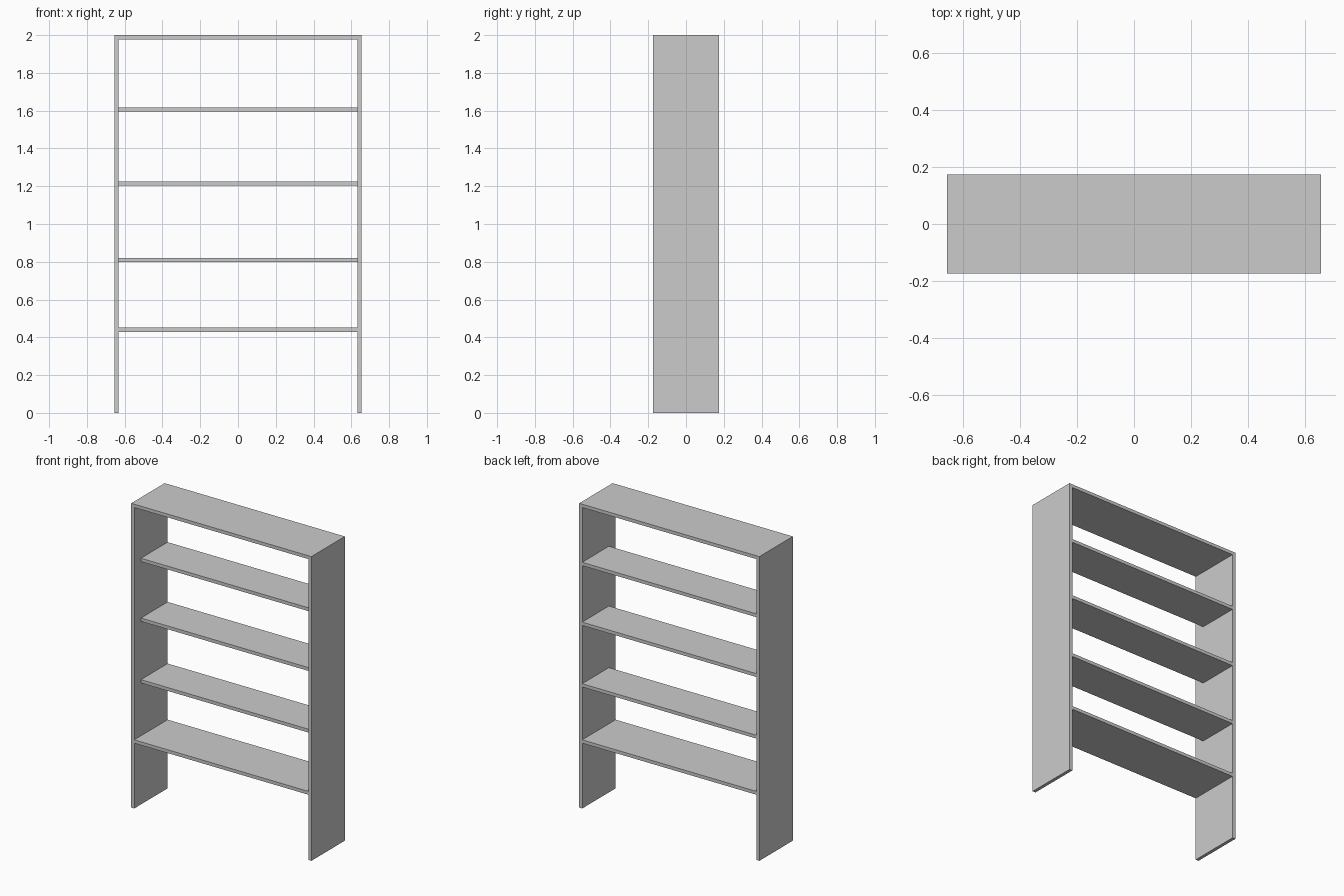
import bpy, bmesh

if "Cube" in bpy.data.objects:
    bpy.data.objects.remove(bpy.data.objects["Cube"])

W, D, H, T = 1.31, 0.347, 2.0, 0.022   # overall size and board thickness
SETBACK = 0.07                         # front recess of the middle shelves


def extrude_profile(name, profile, y0, y1):
    """Extrude an x/z outline from y0 (front) to y1 (back)."""
    bm = bmesh.new()
    face = bm.faces.new([bm.verts.new((x, y0, z)) for x, z in profile])
    geom = bmesh.ops.extrude_face_region(bm, geom=[face])["geom"]
    verts = [v for v in geom if isinstance(v, bmesh.types.BMVert)]
    bmesh.ops.translate(bm, verts=verts, vec=(0, y1 - y0, 0))
    bmesh.ops.recalc_face_normals(bm, faces=bm.faces)
    mesh = bpy.data.meshes.new(name)
    bm.to_mesh(mesh)
    bm.free()
    obj = bpy.data.objects.new(name, mesh)
    bpy.context.collection.objects.link(obj)
    return obj


# Outer frame: two sides and the top as one continuous board
o, i = W / 2, W / 2 - T
extrude_profile("frame", [(-o, 0), (-i, 0), (-i, H - T), (i, H - T),
                          (i, 0), (o, 0), (o, H), (-o, H)], -D / 2, D / 2)

# Shelves: bottom one is full depth, the others are recessed at the front
shelves = [("bottom_shelf", 0.44, 0), ("lower_shelf", 0.809, SETBACK),
           ("middle_shelf", 1.214, SETBACK), ("upper_shelf", 1.607, SETBACK)]
for name, z, recess in shelves:
    a, b = z - T / 2, z + T / 2
    extrude_profile(name, [(-i, a), (i, a), (i, b), (-i, b)],
                    -D / 2 + recess, D / 2)
